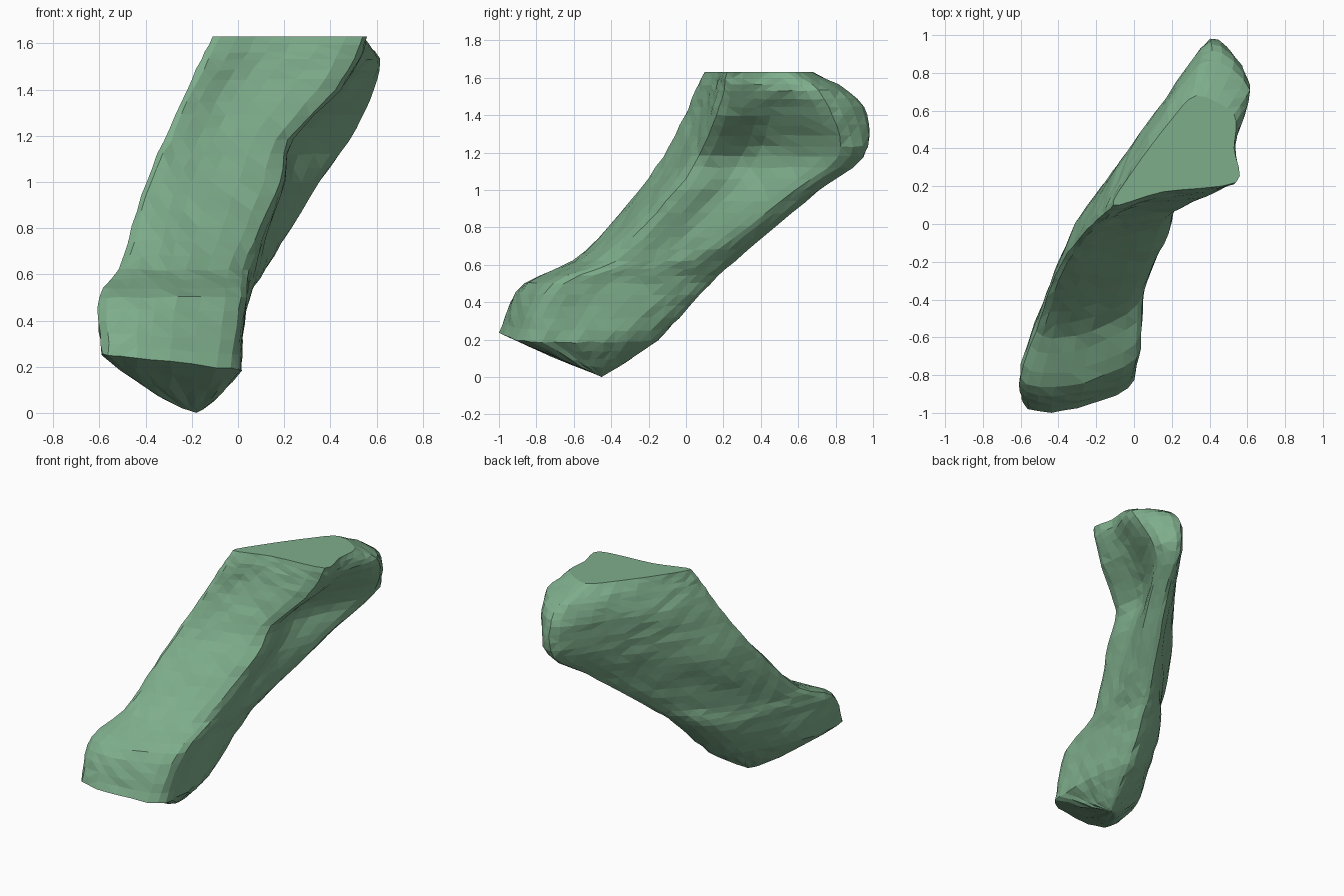
import bpy, bmesh, random
from mathutils import Vector

if "Cube" in bpy.data.objects:
    bpy.data.objects.remove(bpy.data.objects["Cube"])

random.seed(4)

# Horizontal cross-sections: z, then eight points (front-left, front-middle,
# front-right, right hollow, right-back, back tip, left-back, left-front)
SECTIONS = [
    (0.22, [(-.59, -.95), (-.38, -.99), (-.03, -.87), (.01, -.65), (.0, -.38), (-.08, -.15), (-.28, -.24), (-.52, -.58)]),
    (0.50, [(-.60, -.81), (-.35, -.86), (.01, -.71), (.03, -.42), (.05, -.04), (.0, .13), (-.23, .01), (-.48, -.42)]),
    (0.62, [(-.52, -.57), (-.30, -.59), (.02, -.43), (.08, -.17), (.12, .10), (.06, .26), (-.14, .11), (-.40, -.25)]),
    (1.00, [(-.40, -.23), (-.20, -.20), (.18, -.05), (.20, .25), (.35, .58), (.30, .71), (.06, .44), (-.26, .08)]),
    (1.18, [(-.32, -.12), (-.11, -.05), (.22, .07), (.23, .38), (.48, .82), (.39, .95), (.15, .62), (-.18, .18)]),
    (1.40, [(-.22, .00), (.0, .08), (.42, .16), (.43, .45), (.59, .78), (.41, .97), (.17, .67), (-.08, .30)]),
    (1.53, [(-.16, .05), (.10, .13), (.50, .20), (.53, .42), (.61, .71), (.40, .87), (.18, .64), (-.03, .30)]),
    (1.63, [(-.11, .10), (.15, .17), (.54, .22), (.53, .40), (.53, .58), (.33, .68), (.18, .53), (.0, .29)]),
]
TIP = Vector((-.18, -.45, 0))


def spline(a, b, c, d, t, k0=.4, k1=.4):
    """Smooth curve through b and c; k0 and k1 set the tightness."""
    m0, m1 = (c - a) * k0, (d - b) * k1
    return (b * (2*t**3 - 3*t**2 + 1) + m0 * (t**3 - 2*t**2 + t)
            + c * (3*t**2 - 2*t**3) + m1 * (t**3 - t**2))


def smooth_ring(z, pts, steps=4):
    p = [Vector((x, y, z)) for x, y in pts]
    n = len(p)
    return [spline(p[i-1], p[i], p[(i+1) % n], p[(i+2) % n], s / steps)
            for i in range(n) for s in range(steps)]


key = [smooth_ring(z, p) for z, p in SECTIONS]
for v in key[0]:                # lower rim tilts down to the right
    v.z -= .11 * (v.x + .3)

# Underside: shrink the lowest section towards the foot point, rounded sideways
rings = []
for f in (.08, .3, .5, .75):
    ring = [TIP.lerp(v, f) for v in key[0]]
    for v, w in zip(ring, key[0]):
        v.x = TIP.x + (w.x - TIP.x) * f ** .75
    rings.append(ring)

# Body: blend smoothly from section to section
last = len(key) - 1
for i in range(last):
    a, d = max(i-1, 0), min(i+2, last)
    gap = SECTIONS[i+1][0] - SECTIONS[i][0]
    k0 = .95 * gap / (SECTIONS[i+1][0] - SECTIONS[a][0])
    k1 = .95 * gap / (SECTIONS[d][0] - SECTIONS[i][0])
    steps = max(3, round(gap / .06))
    for s in range(steps):
        rings.append([spline(key[a][j], key[i][j], key[i+1][j], key[d][j],
                             s / steps, k0, k1) for j in range(len(key[0]))])
rings.append(key[-1])

# Rough, chipped surface
for ring in rings[1:-1]:
    for v in ring:
        v += Vector([random.uniform(-.005, .005) for _ in range(3)])
        v.z = min(v.z, 1.625)

bm = bmesh.new()
rows = [[bm.verts.new(v) for v in ring] for ring in rings]
n = len(rows[0])
for lo, hi in zip(rows, rows[1:]):
    for j in range(n):
        k = (j + 1) % n
        bm.faces.new((lo[j], lo[k], hi[k], hi[j]))
tip = bm.verts.new(TIP)
for j in range(n):
    bm.faces.new((tip, rows[0][(j+1) % n], rows[0][j]))
bm.faces.new(rows[-1])          # flat cut top
bmesh.ops.triangulate(bm, faces=bm.faces[:])
bmesh.ops.recalc_face_normals(bm, faces=bm.faces[:])

mesh = bpy.data.meshes.new("bone_fragment")
bm.to_mesh(mesh)
bm.free()
obj = bpy.data.objects.new("bone_fragment", mesh)
bpy.context.collection.objects.link(obj)

mat = bpy.data.materials.new("green")
mat.diffuse_color = (.21, .42, .26, 1)
mat.use_nodes = True
mat.node_tree.nodes["Principled BSDF"].inputs["Base Color"].default_value = mat.diffuse_color
mesh.materials.append(mat)
